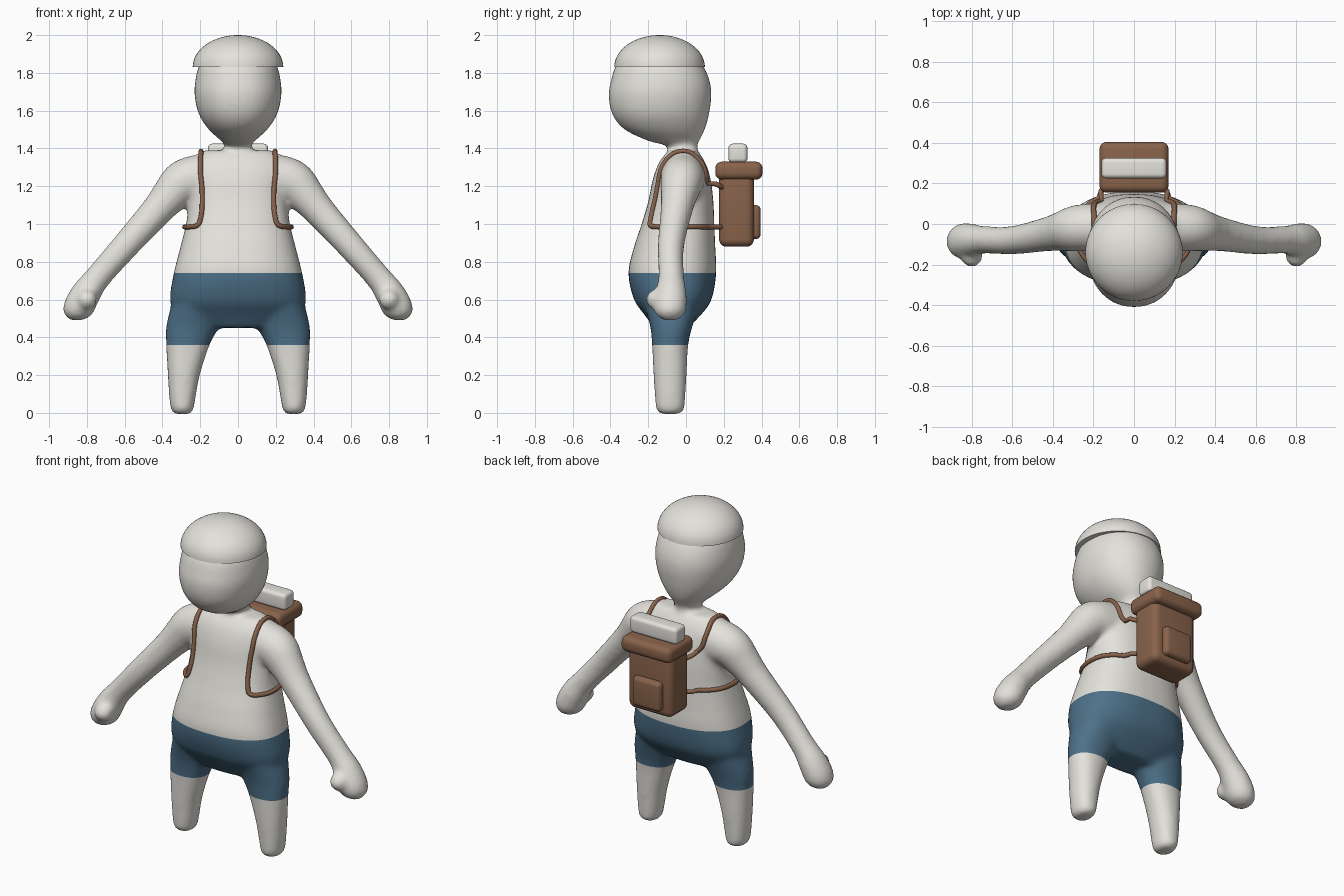
import bpy, bmesh, math
from mathutils import Vector

old = bpy.data.objects.get("Cube")
if old:
    bpy.data.objects.remove(old, do_unlink=True)


def material(name, rgb):
    m = bpy.data.materials.new(name)
    m.use_nodes = True
    m.diffuse_color = (*rgb, 1)
    m.node_tree.nodes["Principled BSDF"].inputs["Base Color"].default_value = (*rgb, 1)
    return m


WHITE = material("warm_white", (0.78, 0.76, 0.71))
BLUE = material("shorts_blue", (0.075, 0.165, 0.25))
BROWN = material("pack_brown", (0.25, 0.125, 0.07))


def resample(points, steps=6):
    """Smooth Catmull-Rom interpolation through tuples of any length."""
    pts = [points[0], *points, points[-1]]
    out = []
    for a, b, c, d in zip(pts, pts[1:], pts[2:], pts[3:]):
        for i in range(steps):
            t = i / steps
            out.append(tuple(
                q + t * (r - p) / 2 + t * t * (2 * p - 5 * q + 4 * r - s) / 2
                + t ** 3 * (3 * q - p - 3 * r + s) / 2
                for p, q, r, s in zip(a, b, c, d)))
    return out + [tuple(points[-1])]


def loft(bm, rings, power=2.0, sides=40):
    """Skin closed superellipse rings given as (centre, u axis, v axis)."""
    loops = []
    for centre, u, v in rings:
        loop = []
        for i in range(sides):
            a = 2 * math.pi * i / sides
            c, s = math.cos(a), math.sin(a)
            c = math.copysign(abs(c) ** (2 / power), c)
            s = math.copysign(abs(s) ** (2 / power), s)
            loop.append(bm.verts.new(centre + u * c + v * s))
        loops.append(loop)
    faces = [bm.faces.new((p[i], p[(i + 1) % sides], q[(i + 1) % sides], q[i]))
             for p, q in zip(loops, loops[1:]) for i in range(sides)]
    faces += [bm.faces.new(loops[0]), bm.faces.new(loops[-1])]
    bmesh.ops.recalc_face_normals(bm, faces=faces)


def upright(bm, sections, power, cx=0):
    """Loft from (z, x offset, half width, front y, back y) sections."""
    rings = [(Vector((cx + x, (f + b) / 2, z)), Vector((w, 0, 0)), Vector((0, (b - f) / 2, 0)))
             for z, x, w, f, b in resample(sections)]
    loft(bm, rings, power)


def limb(bm, sections, side):
    """Loft along an x-z path from (x, y, z, thickness, depth) sections."""
    pts = resample(sections)
    rings = []
    for i, (x, y, z, r, d) in enumerate(pts):
        a, b = pts[max(i - 1, 0)], pts[min(i + 1, len(pts) - 1)]
        t = Vector((b[0] - a[0], 0, b[2] - a[2])).normalized()
        rings.append((Vector((side * x, y, z)), Vector((-side * t.z, 0, t.x)) * r, Vector((0, d, 0))))
    loft(bm, rings)


def finish(name, mesh, *mats, angle=40):
    ob = bpy.data.objects.new(name, mesh)
    bpy.context.collection.objects.link(ob)
    mesh.materials.clear()
    for m in mats:
        mesh.materials.append(m)
    bpy.ops.object.select_all(action='DESELECT')
    ob.select_set(True)
    bpy.context.view_layer.objects.active = ob
    bpy.ops.object.shade_smooth_by_angle(angle=math.radians(angle))
    return ob


def baked(ob):
    """Return the modified mesh of a helper object and delete the helper."""
    mesh = bpy.data.meshes.new_from_object(ob.evaluated_get(bpy.context.evaluated_depsgraph_get()))
    bpy.data.objects.remove(ob, do_unlink=True)
    return mesh


# Torso, head, arms and legs as overlapping solids
bm = bmesh.new()
upright(bm, [(0.45, 0, 0.20, -0.17, 0.01), (0.52, 0, 0.32, -0.22, 0.08), (0.60, 0, 0.36, -0.275, 0.135),
             (0.74, 0, 0.34, -0.305, 0.16), (0.88, 0, 0.305, -0.275, 0.155), (1.00, 0, 0.275, -0.235, 0.15),
             (1.12, 0, 0.262, -0.20, 0.145), (1.24, 0, 0.26, -0.175, 0.13), (1.33, 0, 0.25, -0.14, 0.10),
             (1.39, 0, 0.19, -0.09, 0.06)], 2.4)
upright(bm, [(1.34, 0, 0.09, -0.10, 0.07), (1.41, 0, 0.07, -0.10, 0.06), (1.44, 0, 0.09, -0.20, 0.07),
             (1.50, 0, 0.155, -0.325, 0.10), (1.58, 0, 0.207, -0.39, 0.122), (1.68, 0, 0.23, -0.41, 0.135),
             (1.76, 0, 0.226, -0.397, 0.125), (1.84, 0, 0.205, -0.37, 0.09), (1.91, 0, 0.15, -0.30, 0.03),
             (1.95, 0, 0.05, -0.19, -0.09)], 2.15)
for side in (-1, 1):
    limb(bm, [(0.14, -0.015, 1.25, 0.13, 0.12), (0.28, -0.02, 1.225, 0.12, 0.115),
              (0.36, -0.035, 1.15, 0.10, 0.098), (0.43, -0.05, 1.07, 0.085, 0.085),
              (0.60, -0.08, 0.88, 0.073, 0.07), (0.74, -0.078, 0.72, 0.069, 0.068),
              (0.80, -0.08, 0.64, 0.078, 0.082), (0.842, -0.085, 0.56, 0.082, 0.088),
              (0.85, -0.085, 0.515, 0.068, 0.07), (0.85, -0.085, 0.49, 0.03, 0.03)], side)
    thumb = bmesh.ops.create_icosphere(bm, subdivisions=3, radius=0.055)
    bmesh.ops.translate(bm, verts=thumb["verts"], vec=(side * 0.80, -0.158, 0.60))
    upright(bm, [(-0.006, 0, 0.04, -0.13, -0.04), (0.012, 0, 0.057, -0.155, -0.012),
                 (0.06, 0, 0.067, -0.163, -0.005), (0.20, side * -0.008, 0.085, -0.172, 0.003),
                 (0.36, side * -0.03, 0.115, -0.18, 0.012), (0.46, side * -0.055, 0.14, -0.19, 0.035),
                 (0.60, side * -0.09, 0.14, -0.23, 0.08)], 2.2, side * 0.295)
mesh = bpy.data.meshes.new("body")
bm.to_mesh(mesh)
bm.free()

# Fuse into one soft skin
raw = bpy.data.objects.new("body_blend", mesh)
bpy.context.collection.objects.link(raw)
fuse = raw.modifiers.new("fuse", 'REMESH')
fuse.mode, fuse.voxel_size = 'VOXEL', 0.013
soften = raw.modifiers.new("soften", 'SMOOTH')
soften.factor, soften.iterations = 0.5, 14
mesh = baked(raw)

# Shorts cut into the skin by height
WAIST, HEM = 0.74, 0.36
bm = bmesh.new()
bm.from_mesh(mesh)
for z in (WAIST, HEM):
    bmesh.ops.bisect_plane(bm, geom=bm.verts[:] + bm.edges[:] + bm.faces[:],
                           plane_co=(0, 0, z), plane_no=(0, 0, 1))
for f in bm.faces:
    c = f.calc_center_median()
    f.material_index = int(HEM < c.z < WAIST and abs(c.x) < 0.5)
indices = [f.material_index for f in bm.faces]
bm.to_mesh(mesh)
bm.free()
body = finish("body", mesh, WHITE, BLUE, angle=80)
body.data.polygons.foreach_set("material_index", indices)

# Dome cap
bm = bmesh.new()
bmesh.ops.create_uvsphere(bm, u_segments=48, v_segments=32, radius=1)
cut = bmesh.ops.bisect_plane(bm, geom=bm.verts[:] + bm.edges[:] + bm.faces[:], plane_co=(0, 0, 0),
                             plane_no=(0, 0, 1), clear_inner=True)
bmesh.ops.holes_fill(bm, edges=[e for e in bm.edges if e.is_boundary])
for v in bm.verts:
    v.co = Vector((v.co.x * 0.24, v.co.y * 0.24 - 0.14, v.co.z * 0.17 + 1.83))
mesh = bpy.data.meshes.new("cap")
bm.to_mesh(mesh)
bm.free()
finish("cap", mesh, WHITE)


# Backpack from rounded boxes
def rounded_box(name, low, high, radius, mat):
    low, high = Vector(low), Vector(high)
    bm = bmesh.new()
    bmesh.ops.create_cube(bm, size=1)
    for v in bm.verts:
        v.co = (low + high) / 2 + v.co * (high - low)
    bmesh.ops.bevel(bm, geom=bm.edges[:], offset=radius, segments=5, profile=0.5, affect='EDGES')
    mesh = bpy.data.meshes.new(name)
    bm.to_mesh(mesh)
    bm.free()
    finish(name, mesh, mat)


rounded_box("pack_body", (-0.15, 0.175, 0.88), (0.15, 0.36, 1.29), 0.04, BROWN)
rounded_box("pack_lid", (-0.17, 0.155, 1.235), (0.17, 0.405, 1.33), 0.035, BROWN)
rounded_box("pack_pocket", (-0.095, 0.33, 0.92), (0.095, 0.395, 1.10), 0.025, BROWN)
rounded_box("bedroll", (-0.16, 0.225, 1.325), (0.16, 0.325, 1.425), 0.022, WHITE)

# Shoulder straps laid over the skin
STRAP = [(0.13, 0.20, 1.19), (0.18, 0.14, 1.23), (0.20, 0.10, 1.32), (0.20, 0.02, 1.39),
         (0.20, -0.07, 1.38), (0.20, -0.14, 1.29), (0.20, -0.18, 1.15), (0.205, -0.20, 1.06),
         (0.225, -0.205, 1.00), (0.27, -0.13, 0.985), (0.285, -0.03, 0.985), (0.24, 0.08, 0.985),
         (0.13, 0.19, 0.985)]
for name, side in (("left_strap", 1), ("right_strap", -1)):
    path = []
    for x, y, z in resample(STRAP):
        p = Vector((x * side, y, z))
        hit, near, normal, _ = body.closest_point_on_mesh(p)
        path.append(near + normal * 0.005 if (near - p).length < 0.05 and x > 0.17 else p)
    curve = bpy.data.curves.new(name, 'CURVE')
    curve.dimensions = '3D'
    curve.bevel_depth, curve.bevel_resolution = 0.013, 3
    curve.use_fill_caps = True
    spline = curve.splines.new('POLY')
    spline.points.add(len(path) - 1)
    for point, co in zip(spline.points, path):
        point.co = (*co, 1)
    helper = bpy.data.objects.new("strap_path", curve)
    bpy.context.collection.objects.link(helper)
    finish(name, baked(helper), BROWN, angle=60)
